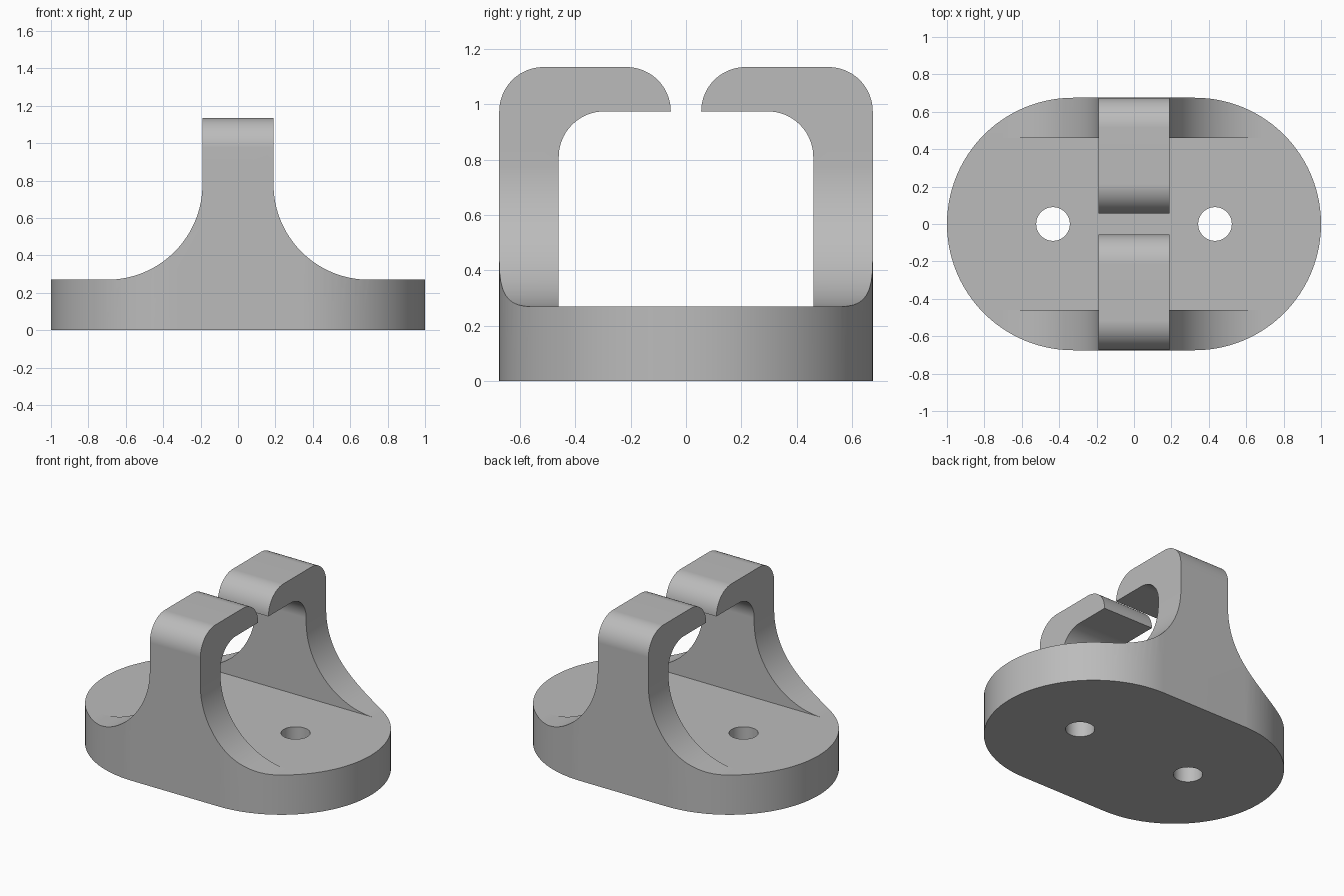
import bpy, bmesh
from math import sin, cos, pi, radians
from mathutils import Matrix, Vector

cube = bpy.data.objects.get("Cube")
if cube:
    bpy.data.objects.remove(cube, do_unlink=True)

grey = bpy.data.materials.new("plain grey")
grey.use_nodes = True
COLOUR = (0.5, 0.5, 0.5, 1)
grey.diffuse_color = COLOUR
grey.node_tree.nodes["Principled BSDF"].inputs["Base Color"].default_value = COLOUR

# Main sizes
HALF_DEPTH, BASE_TOP, TOP = 0.675, 0.27, 1.135
ARM_HALF_WIDTH, FLARE = 0.19, 0.51
WALL_INNER, UNDERSIDE, ROUND, GAP = 0.46, 0.975, 0.16, 0.055
HOLE_X, HOLE_R = 0.433, 0.09


def arc(cx, cy, r, start, end, steps=20):
    """Points on an arc, angles in degrees."""
    angles = [radians(start + (end - start) * i / steps) for i in range(steps + 1)]
    return [(cx + r * cos(a), cy + r * sin(a)) for a in angles]


def mirrored(half):
    """Close a half profile by reflecting it in its first coordinate."""
    return half + [(-u, v) for u, v in reversed(half)]


def prism(name, points, to_3d, along):
    """Extrude a flat profile, placed in space by to_3d, along a vector."""
    bm = bmesh.new()
    face = bm.faces.new([bm.verts.new(to_3d(u, v)) for u, v in points])
    new = bmesh.ops.extrude_face_region(bm, geom=[face])["geom"]
    bmesh.ops.translate(bm, vec=Vector(along),
                        verts=[g for g in new if isinstance(g, bmesh.types.BMVert)])
    bmesh.ops.recalc_face_normals(bm, faces=bm.faces)
    mesh = bpy.data.meshes.new(name)
    bm.to_mesh(mesh)
    bm.free()
    mesh.materials.append(grey)
    obj = bpy.data.objects.new(name, mesh)
    bpy.context.collection.objects.link(obj)
    return obj


def combine(target, cutter, operation):
    """Apply a boolean and discard the cutter."""
    mod = target.modifiers.new("cut", 'BOOLEAN')
    mod.operation, mod.object, mod.solver = operation, cutter, 'EXACT'
    bpy.context.view_layer.objects.active = target
    bpy.ops.object.modifier_apply(modifier=mod.name)
    bpy.data.objects.remove(cutter, do_unlink=True)


# Front silhouette: plate with a flared upright
flare_x = ARM_HALF_WIDTH + FLARE
front = mirrored([(1.2, 0), (1.2, BASE_TOP)]
                 + arc(flare_x, BASE_TOP + FLARE, FLARE, 270, 180, 32)
                 + [(ARM_HALF_WIDTH, 1.3)])
bracket = prism("hook_bracket", front, lambda u, v: (u, -1, v), (0, 2, 0))

# Side silhouette: two facing hooks rising from the plate
inner = 0.165
side = mirrored([(HALF_DEPTH, -0.1)]
                + arc(HALF_DEPTH - ROUND, TOP - ROUND, ROUND, 0, 90)
                + arc(GAP + ROUND, TOP - ROUND, ROUND, 90, 180)
                + arc(WALL_INNER - inner, UNDERSIDE - inner, inner, 90, 0)
                + [(WALL_INNER, BASE_TOP)])
combine(bracket, prism("side_cutter", side, lambda u, v: (-1.5, u, v), (3, 0, 0)),
        'INTERSECT')

# Plan outline: rounded ends
end_x = 1 - HALF_DEPTH
plan = (arc(end_x, 0, HALF_DEPTH, -90, 90, 48)
        + arc(-end_x, 0, HALF_DEPTH, 90, 270, 48))
combine(bracket, prism("plan_cutter", plan, lambda u, v: (u, v, -0.2), (0, 0, 1.7)),
        'INTERSECT')

# Screw holes
for sx in (-1, 1):
    ring = arc(sx * HOLE_X, 0, HOLE_R, 0, 360, 48)[:-1]
    combine(bracket, prism("hole_cutter", ring, lambda u, v: (u, v, -0.3), (0, 0, 0.8)),
            'DIFFERENCE')

# Smooth the curved walls, keep the edges crisp
bpy.ops.object.select_all(action='DESELECT')
bracket.select_set(True)
bpy.context.view_layer.objects.active = bracket
bpy.ops.object.shade_smooth_by_angle(angle=radians(25))
weighted = bracket.modifiers.new("even_shading", 'WEIGHTED_NORMAL')
weighted.keep_sharp = True
